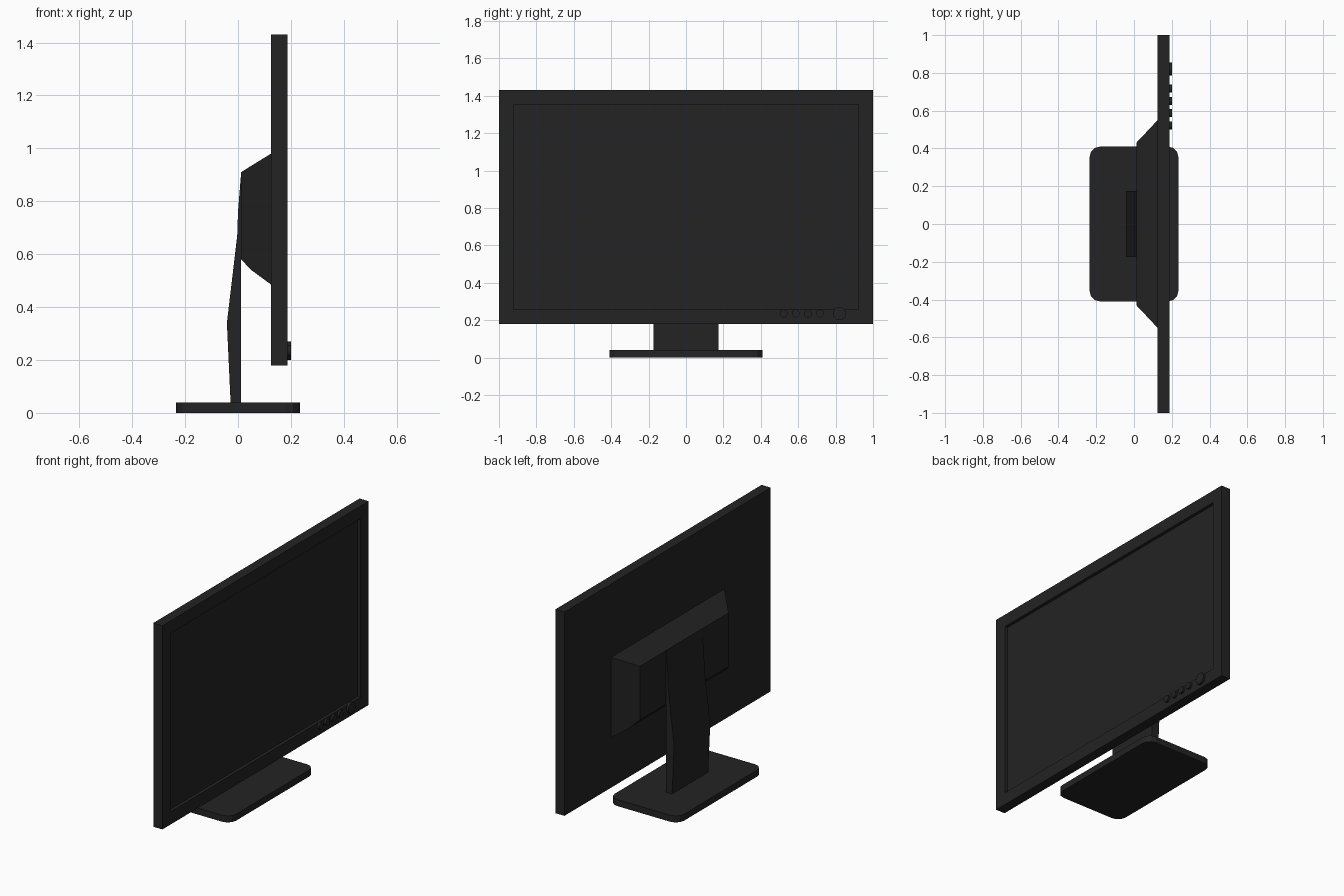
import bpy, bmesh
from math import pi
from mathutils import Matrix, Vector

cube = bpy.data.objects.get("Cube")
if cube:
    bpy.data.objects.remove(cube, do_unlink=True)

# Single matte black plastic
plastic = bpy.data.materials.new("black plastic")
plastic.use_nodes = True
colour = (0.017, 0.017, 0.017, 1)
plastic.diffuse_color = colour
bsdf = plastic.node_tree.nodes["Principled BSDF"]
bsdf.inputs["Base Color"].default_value = colour
bsdf.inputs["Roughness"].default_value = 0.6


def finish(name, bm):
    bmesh.ops.recalc_face_normals(bm, faces=bm.faces[:])
    mesh = bpy.data.meshes.new(name)
    bm.to_mesh(mesh)
    bm.free()
    mesh.materials.append(plastic)
    obj = bpy.data.objects.new(name, mesh)
    bpy.context.collection.objects.link(obj)
    return obj


def box(low, high):
    bm = bmesh.new()
    low, high = Vector(low), Vector(high)
    place = Matrix.Translation((low + high) / 2) @ Matrix.Diagonal((*(high - low), 1))
    bmesh.ops.create_cube(bm, size=1, matrix=place)
    return bm


def loft(rings):
    """Skin a list of equal-length point rings and cap both ends."""
    bm = bmesh.new()
    rows = [[bm.verts.new(p) for p in ring] for ring in rings]
    count = len(rows[0])
    for a, b in zip(rows, rows[1:]):
        for i in range(count):
            j = (i + 1) % count
            bm.faces.new((a[i], a[j], b[j], b[i]))
    bm.faces.new(rows[0])
    bm.faces.new(rows[-1])
    return bm


# Display panel with the screen sunk into its front (+x) face
bm = box((0.125, -1, 0.18), (0.187, 1, 1.43))
front = [f for f in bm.faces if f.normal.x > 0.9]
bmesh.ops.inset_region(bm, faces=front, thickness=0.11)
wall = bmesh.ops.extrude_discrete_faces(bm, faces=front)["faces"]
bmesh.ops.translate(bm, verts=wall[0].verts[:], vec=(-0.02, 0, 0))
finish("display_panel", bm)

# Tapered rear housing: x, half width, bottom, top of each ring
sections = [(0.125, 0.55, 0.485, 0.98),
            (0.05, 0.47, 0.54, 0.934),
            (0.012, 0.43, 0.58, 0.91)]
finish("rear_housing", loft(
    [[(x, -w, lo), (x, w, lo), (x, w, hi), (x, -w, hi)] for x, w, lo, hi in sections]))

# Bent neck, extruded from its side profile
profile = [(0.012, 0.04), (-0.028, 0.04), (-0.042, 0.34),
           (-0.003, 0.67), (0, 0.76), (0.012, 0.91)]
finish("neck", loft([[(x, y, z) for x, z in profile] for y in (-0.175, 0.175)]))

# Foot plate with rounded corners
bm = box((-0.235, -0.41, 0), (0.235, 0.41, 0.04))
uprights = [e for e in bm.edges if abs(e.verts[0].co.z - e.verts[1].co.z) > 0.01]
bmesh.ops.bevel(bm, geom=uprights, offset=0.055, segments=3, profile=0.5,
                affect='EDGES')
finish("foot_plate", bm)


# Row of control buttons and a larger power button
def button(name, y, radius):
    bm = bmesh.new()
    place = Matrix.Translation((0.192, y, 0.235)) @ Matrix.Rotation(pi / 2, 4, 'Y')
    bmesh.ops.create_cone(bm, cap_ends=True, segments=20, radius1=radius,
                          radius2=radius, depth=0.016, matrix=place)
    finish(name, bm)


for i in range(4):
    button(f"control_button_{i + 1}", 0.522 + i * 0.065, 0.021)
button("power_button", 0.82, 0.035)
